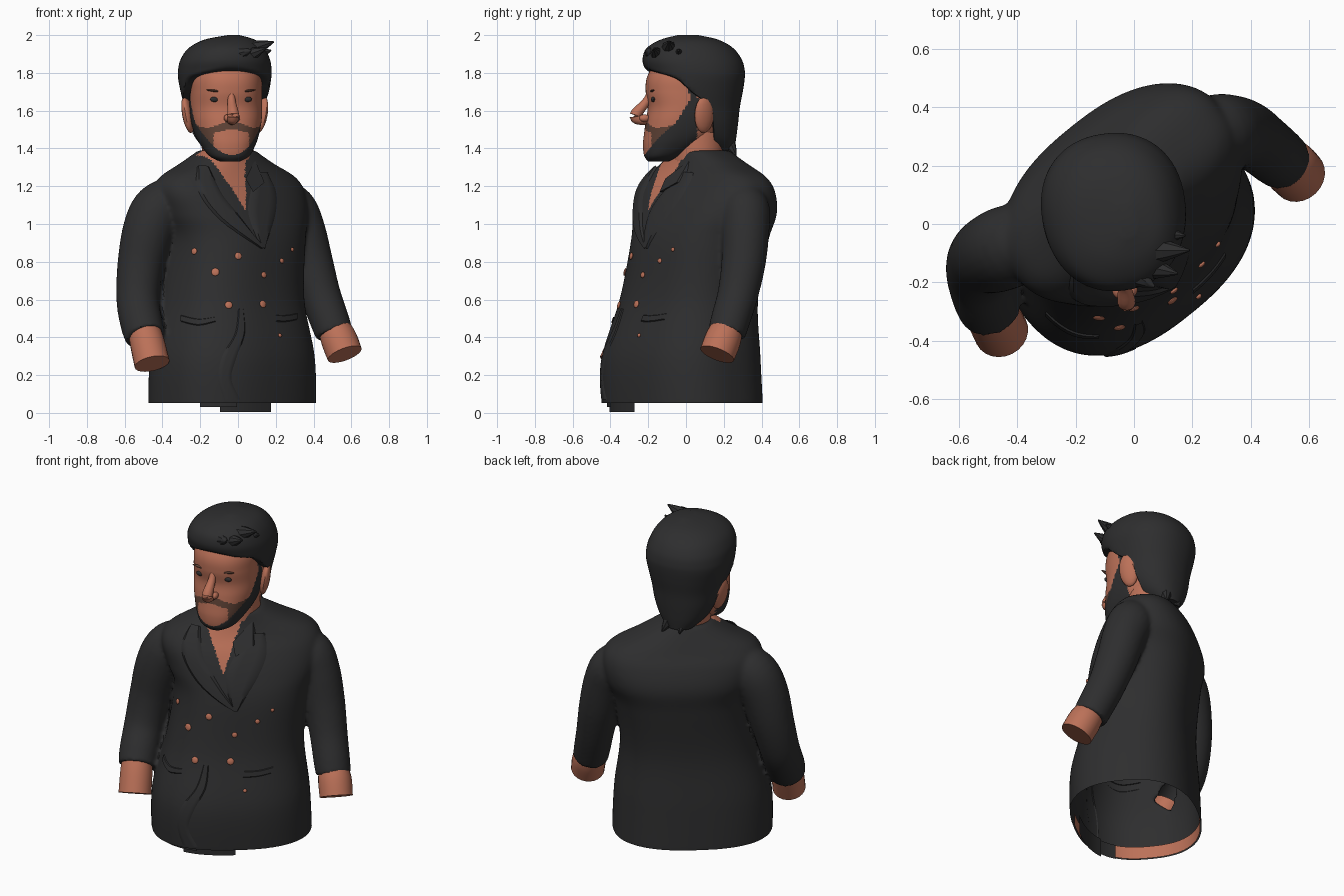
import bpy, bmesh, math
from mathutils import Vector, Matrix
from mathutils.bvhtree import BVHTree

if "Cube" in bpy.data.objects:
    bpy.data.objects.remove(bpy.data.objects["Cube"])

def material(name, rgb):
    m = bpy.data.materials.new(name)
    m.diffuse_color = (*rgb, 1)
    m.use_nodes = True
    m.node_tree.nodes["Principled BSDF"].inputs["Base Color"].default_value = m.diffuse_color
    return m

DARK = material("charcoal", (0.027, 0.027, 0.028))
SKIN = material("skin", (0.50, 0.165, 0.098))
STUB = material("stubble_brown", (0.115, 0.055, 0.037))
MATS = [DARK, SKIN, STUB]

def smooth_rows(rows, k):
    """Catmull-Rom interpolation of equal-length number rows."""
    out = []
    for i in range(len(rows) - 1):
        p = [rows[max(0, min(len(rows) - 1, i + j))] for j in (-1, 0, 1, 2)]
        for s in range(k):
            t = s / k
            out.append([0.5 * (2 * b + (c - a) * t + (2 * a - 5 * b + 4 * c - d) * t * t
                               + (3 * b - a - 3 * c + d) * t ** 3) for a, b, c, d in zip(*p)])
    out.append(list(rows[-1]))
    return out

def finish(name, bm, rule=None, base=0, xf=None):
    bmesh.ops.recalc_face_normals(bm, faces=bm.faces)
    for f in bm.faces:
        f.smooth = True
        f.material_index = rule(f.calc_center_median(), f) if rule else base
    if xf:
        bm.transform(xf)
    me = bpy.data.meshes.new(name)
    bm.to_mesh(me)
    for m in MATS:
        me.materials.append(m)
    ob = bpy.data.objects.new(name, me)
    bpy.context.collection.objects.link(ob)
    return ob

def skin_rings(rings, bm=None, caps=True):
    """Bridge closed point rings and cap both ends."""
    bm = bm or bmesh.new()
    vs = [[bm.verts.new(p) for p in r] for r in rings]
    n = len(vs[0])
    for a, b in zip(vs, vs[1:]):
        for i in range(n):
            j = (i + 1) % n
            bm.faces.new((a[i], a[j], b[j], b[i]))
    if caps:
        bm.faces.new(vs[0][::-1])
        bm.faces.new(vs[-1])
    return bm

def ellipse(z, cx, cy, a, b, ang=0, n=48, e=2.0, ymin=None):
    pts = []
    for i in range(n):
        t = 2 * math.pi * i / n
        c, s = math.cos(t), math.sin(t)
        u = a * math.copysign(abs(c) ** (2 / e), c)
        v = b * math.copysign(abs(s) ** (2 / e), s)
        x = cx + u * math.cos(ang) - v * math.sin(ang)
        y = cy + u * math.sin(ang) + v * math.cos(ang)
        pts.append(Vector((x, y if ymin is None else max(y, ymin), z)))
    return pts

def tube_rings(path, n=24, k=5):
    rows = smooth_rows(path, k)
    rings = []
    for i, (x, y, z, r) in enumerate(rows):
        d = Vector(rows[min(i + 1, len(rows) - 1)][:3]) - Vector(rows[max(i - 1, 0)][:3])
        q = d.to_track_quat('Z', 'Y')
        rings.append([Vector((x, y, z)) + q @ Vector((r * math.cos(2 * math.pi * j / n),
                      r * math.sin(2 * math.pi * j / n), 0)) for j in range(n)])
    return rings

def tube(name, path, base=0, n=24, k=5, xf=None):
    return finish(name, skin_rings(tube_rings(path, n, k)), base=base, xf=xf)

def ball(name, loc, size, base, xf=None, rot=None):
    bm = bmesh.new()
    bmesh.ops.create_uvsphere(bm, u_segments=16, v_segments=10, radius=1)
    bm.transform(Matrix.Translation(loc) @ (rot or Matrix()) @ Matrix.Diagonal((*size, 1)))
    return finish(name, bm, base=base, xf=xf)

# --- Jacket: torso turned towards +x and two sleeves, fused into one cloth shell open at the hem
TURN = math.radians(39)
SIDE = Vector((math.cos(math.radians(35)), math.sin(math.radians(35)), 0))
FRONT = Vector((SIDE.y, -SIDE.x, 0))
body = smooth_rows([  # z, cx, cy, half width, half depth
    (.035, -.03, -.02, .455, .362), (.30, -.03, -.025, .445, .355), (.60, -.03, .015, .39, .31),
    (.90, -.02, .07, .385, .308), (1.05, -.035, .10, .435, .295), (1.17, -.05, .105, .455, .25),
    (1.25, -.055, .105, .41, .20), (1.32, -.06, .095, .275, .165), (1.39, -.06, .08, .145, .135)], 8)
bm = skin_rings([ellipse(*r, ang=TURN, n=96, e=2.45) for r in body])
skin_rings(tube_rings([(-.22, .00, 1.15, .04), (-.31, -.03, 1.13, .11), (-.41, -.07, 1.085, .14),
     (-.47, -.095, .97, .14), (-.515, -.12, .78, .124), (-.53, -.17, .60, .114),
     (-.51, -.25, .47, .112), (-.49, -.30, .40, .106)]), bm)
skin_rings(tube_rings([(.15, .25, 1.15, .04), (.21, .285, 1.13, .10), (.28, .31, 1.08, .132),
     (.335, .315, .97, .127), (.385, .305, .80, .118), (.435, .275, .63, .108),
     (.485, .235, .49, .104), (.51, .215, .42, .10)]), bm)
raw = finish("jacket_raw", bm)
mod = raw.modifiers.new("fuse", 'REMESH')
mod.mode, mod.voxel_size = 'VOXEL', .012
mod = raw.modifiers.new("soften", 'SMOOTH')
mod.factor, mod.iterations = .5, 6
bpy.context.view_layer.update()
fused = raw.evaluated_get(bpy.context.evaluated_depsgraph_get()).to_mesh()
bm = bmesh.new()
bm.from_mesh(fused)
bpy.data.objects.remove(raw)
bmesh.ops.bisect_plane(bm, geom=bm.verts[:] + bm.edges[:] + bm.faces[:], plane_co=(0, 0, .052),
                       plane_no=(0, 0, 1), clear_inner=True)

def jacket_rule(p, f):
    q = p - Vector((-.05, .1, 0))
    open_neck = q.dot(FRONT) > 0 and p.z > 1.07 and abs(q.dot(SIDE) + .10) < (p.z - 1.07) * .38
    return 1 if open_neck else 0

jacket = finish("jacket", bm, jacket_rule)
tree = BVHTree.FromBMesh(bm)

# --- Lining bands just inside the open hem
def band(name, f, z0, z1, keep, base):
    bm = skin_rings([ellipse(z, -.03, -.02, .455 * f, .362 * f, TURN, 96, 2.45) for z in (z0, z1)], caps=False)
    drop = [fc for fc in bm.faces if not keep(fc.calc_center_median())]
    bmesh.ops.delete(bm, geom=drop, context='FACES')
    return finish(name, bm, base=base)

band("hem_lining", .975, .053, .13, lambda p: p.x + p.y < -.10, 1)
band("hem_flap", .90, .004, .12, lambda p: p.y < -.2 and -.10 < p.x < .18, 0)
band("hem_flap_edge", .93, .03, .12, lambda p: p.y < -.2 and -.20 < p.x < -.0, 0)

def on_jacket(x, z, off):
    hit, nor, _, _ = tree.ray_cast(Vector((x, -2, z)), Vector((0, 1, 0)))
    if hit is None:
        return Vector((x, 0, z)), Vector((0, -1, 0))
    if nor.y > 0:
        nor = -nor
    return hit + nor * off, nor

def strip(name, left, right, off=.009, base=0):
    """Thin cloth panel between two front-view (x, z) edges, laid on the jacket."""
    L, R = smooth_rows(left, 5), smooth_rows(right, 5)
    bm = bmesh.new()
    grid = []
    for a, b in zip(L, R):
        row = []
        for j in range(7):
            t = j / 6
            o = off if 0 < j < 6 else -.004
            row.append(bm.verts.new(on_jacket(a[0] + (b[0] - a[0]) * t, a[1] + (b[1] - a[1]) * t, o)[0]))
        grid.append(row)
    for a, b in zip(grid, grid[1:]):
        for j in range(6):
            bm.faces.new((a[j], a[j + 1], b[j + 1], b[j]))
    return finish(name, bm, base=base)

# --- Lapels, front overlap, pockets
strip("lapel_right", [(-.22, 1.30), (-.22, 1.18), (-.10, 1.02), (.12, .87)],
      [(-.15, 1.30), (-.08, 1.16), (.00, 1.06), (.14, .87)], .012)
strip("lapel_left", [(.09, 1.27), (.06, 1.17), (.05, 1.05), (.12, .87)],
      [(.16, 1.27), (.21, 1.16), (.20, 1.03), (.14, .87)], .012)
strip("front_overlap", [(.0, .55), (-.02, .42), (-.09, .3), (-.11, .18), (-.08, .07)],
      [(.03, .55), (.04, .42), (.0, .3), (-.03, .18), (.02, .07)], .006)
strip("pocket_right", [(-.30, .52), (-.21, .50), (-.12, .51)], [(-.30, .48), (-.21, .46), (-.12, .48)], .006)
strip("pocket_left", [(.20, .52), (.26, .52), (.31, .53)], [(.20, .48), (.26, .48), (.31, .49)], .006)

# --- Buttons
for i, (x, z, r) in enumerate([(-.23, .855, .017), (-.12, .745, .021), (.0, .83, .019), (-.05, .57, .02),
                               (.13, .575, .02), (.135, .73, .016), (.23, .805, .014), (.285, .865, .011),
                               (.22, .41, .011)]):
    p, nor = on_jacket(x, z, .004)
    ball(f"button_{i}", p, (r, r, .007), 1, rot=nor.to_track_quat('Z', 'Y').to_matrix().to_4x4())

# --- Bare wrists
tube("wrist_right", [(-.50, -.28, .45, .085), (-.48, -.32, .37, .092), (-.455, -.37, .26, .094)], 1)
tube("wrist_left", [(.49, .23, .48, .075), (.53, .20, .40, .095), (.565, .165, .31, .095)], 1)

# --- Neck and open shirt collar
tube("neck", [(-.05, .05, 1.15, .11), (-.05, .06, 1.30, .13), (-.06, .07, 1.48, .14)], 1)
for name, pts in (("shirt_collar_right", [(-.17, -.03, 1.38), (-.13, -.14, 1.29), (-.05, -.16, 1.18), (-.17, -.09, 1.24)]),
                  ("shirt_collar_left", [(.09, .02, 1.34), (.04, -.11, 1.24), (.08, -.14, 1.17), (.14, -.05, 1.22)])):
    bm = bmesh.new()
    vs = [bm.verts.new(Vector(p) + Vector((0, d, 0))) for d in (0, .03) for p in pts]
    bmesh.ops.convex_hull(bm, input=vs)
    finish(name, bm, base=1 if "right" in name else 0)

# --- Head, built facing -y then turned a little
HX = -.07
HEAD = Matrix.Translation((HX, .05, 0)) @ Matrix.Rotation(math.radians(8), 4, 'Z') @ Matrix.Translation((-HX, -.05, 0))
skull = smooth_rows([(z, HX, (f + b) / 2, w, (b - f) / 2) for z, w, f, b in (
    (1.33, .05, -.20, -.10), (1.36, .105, -.222, -.03), (1.42, .145, -.228, .09), (1.48, .17, -.222, .17),
    (1.55, .185, -.212, .20), (1.62, .19, -.202, .22), (1.70, .19, -.213, .24), (1.78, .185, -.205, .24),
    (1.88, .15, -.15, .18))], 10)

def face_rule(p, f):
    u = abs(p.x - HX)
    jaw = 1.365 + 5.4 * u * u                        # upper edge of the dark beard
    if -.01 - .6 * max(0, 1.65 - p.z) < p.y < .035 and 1.43 < p.z < 1.76:
        return 0                                     # sideburns
    if p.y >= .0 or p.z > 1.65:
        return 1
    if p.z < jaw:
        return 0
    if u > .095 and p.z < min(jaw + .09, 1.50 + .3 * (u - .1)):
        return 2                                     # cheek stubble
    if u < .125 and 1.505 - u * .25 < p.z < 1.55 - u * .35:
        return 2                                     # moustache
    return 1

finish("head", skin_rings([ellipse(*r, n=128, e=2.3) for r in skull]), face_rule, xf=HEAD)

# --- Nose
tube("nose", [(HX, -.185, 1.71, .016), (HX, -.215, 1.645, .022), (HX, -.265, 1.585, .031),
              (HX, -.262, 1.558, .030), (HX, -.20, 1.55, .026)], 1, 16, 4, HEAD)

# --- Eyes, brows, ears (mirrored)
for s, side in ((-1, "right"), (1, "left")):
    ball(f"nostril_{side}", (HX + s * .024, -.225, 1.56), (.02, .03, .02), 1, HEAD)
    ball(f"eye_{side}", (HX + s * .088, -.189, 1.66), (.024, .010, .014), 0, HEAD)
    ball(f"brow_{side}", (HX + s * .088, -.194, 1.705), (.045, .010, .006), 2, HEAD,
         Matrix.Rotation(-s * .12, 4, 'Y'))
    ball(f"ear_{side}", (HX + s * .195, .07, 1.58), (.028, .057, .10), 1, HEAD,
         Matrix.Rotation(s * .18, 4, 'Y') @ Matrix.Rotation(s * .35, 4, 'Z'))

# --- Hair: full cap above the hairline, cut back behind the ears below it
hair = smooth_rows([(z, HX + o, (f + b) / 2, w, (b - f) / 2, cut) for z, o, w, f, b, cut in (
    (1.39, 0, .08, .10, .255, .15), (1.45, 0, .14, .0, .265, .13), (1.53, 0, .185, -.1, .275, .12),
    (1.62, 0, .212, -.18, .285, .10), (1.70, 0, .232, -.2, .30, .0), (1.77, 0, .245, -.2, .31, -.08),
    (1.815, 0, .246, -.215, .31, -.20), (1.87, 0, .235, -.23, .295, -.24), (1.93, .005, .20, -.21, .25, -.24),
    (1.975, .02, .135, -.14, .17, -.24), (2.0, .04, .03, -.05, .06, -.24))], 5)
finish("hair", skin_rings([ellipse(*r[:5], n=64, e=2.2, ymin=r[5]) for r in hair]), base=0, xf=HEAD)

# --- Loose tufts at the fringe and nape
for i, (a, b, r) in enumerate((
        ((.03, -.09, 1.91), (.19, -.09, 1.965), .055), ((.02, -.14, 1.88), (.15, -.17, 1.93), .05),
        ((-.02, -.16, 1.89), (.07, -.215, 1.92), .05), ((.05, -.03, 1.88), (.175, -.04, 1.92), .05),
        ((-.05, .22, 1.44), (-.02, .265, 1.36), .04), ((-.12, .20, 1.44), (-.13, .25, 1.37), .04))):
    a, b = Vector(a), Vector(b)
    tube(f"hair_tuft_{i}", [(*a, r), (*a.lerp(b, .5), r * .65), (*b, .004)], 0, n=8, k=3)

# --- Smooth shading with sharp creases kept
for ob in bpy.context.scene.objects:
    ob.select_set(True)
bpy.context.view_layer.objects.active = jacket
bpy.ops.object.shade_smooth_by_angle(angle=math.radians(40))
